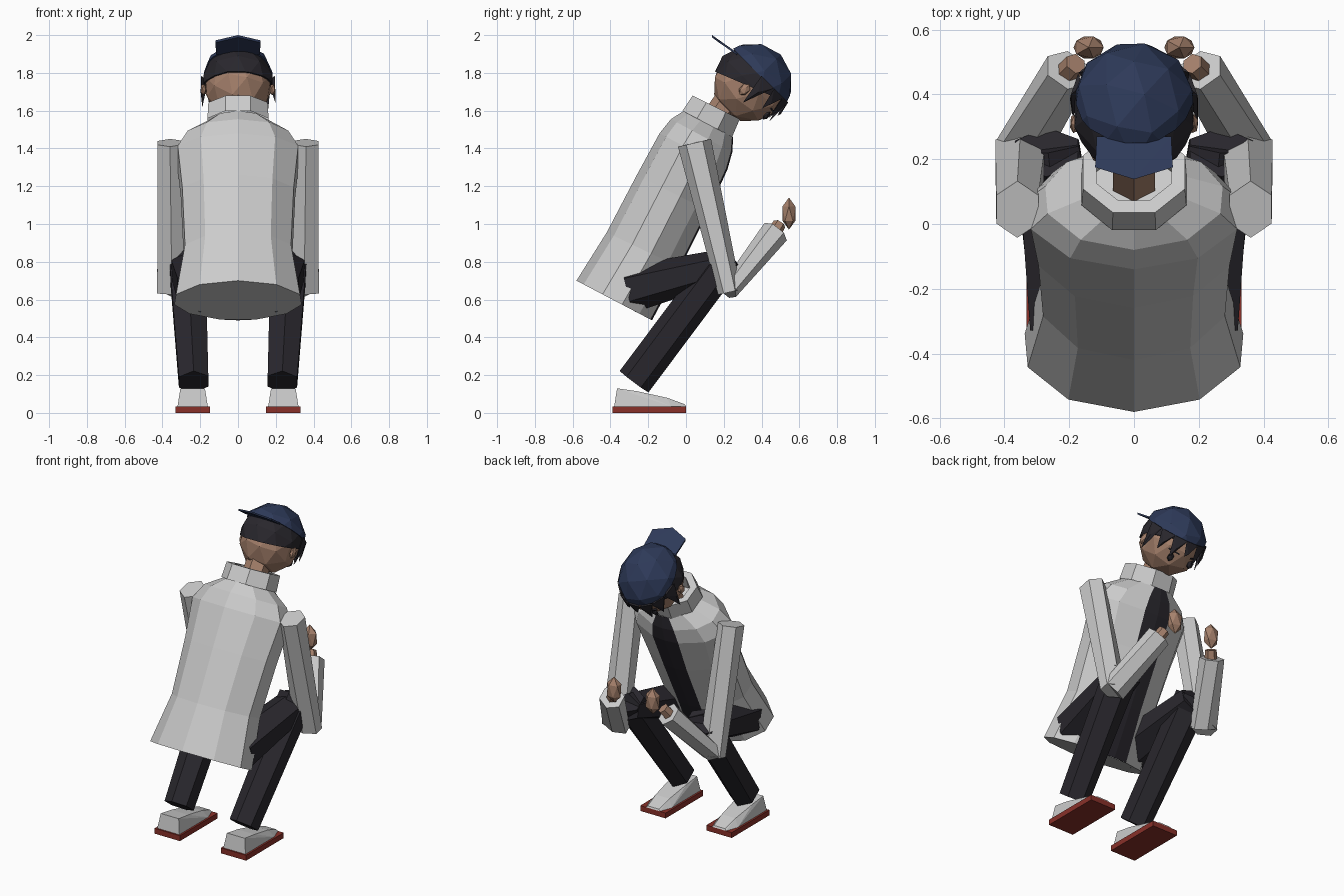
import bpy, bmesh, math
from mathutils import Vector, Matrix

if "Cube" in bpy.data.objects:
    bpy.data.objects.remove(bpy.data.objects["Cube"])


def material(name, rgb):
    m = bpy.data.materials.new(name)
    m.diffuse_color = (*rgb, 1)
    m.use_nodes = True
    m.node_tree.nodes["Principled BSDF"].inputs["Base Color"].default_value = m.diffuse_color
    return m


DARK = material("dark cloth", (0.022, 0.02, 0.026))
SKIN = material("skin", (0.38, 0.22, 0.15))
NAVY = material("navy", (0.027, 0.042, 0.1))
RED = material("red sole", (0.25, 0.03, 0.022))
COAT = material("coat grey", (0.62, 0.62, 0.63))


def finish(name, bm, mat=None, matrix=None):
    if matrix:
        bm.transform(matrix)
    bmesh.ops.recalc_face_normals(bm, faces=bm.faces)
    me = bpy.data.meshes.new(name)
    bm.to_mesh(me)
    bm.free()
    ob = bpy.data.objects.new(name, me)
    bpy.context.collection.objects.link(ob)
    if mat:
        me.materials.append(mat)
    return ob


def skin_rings(name, rings, mat=None, closed=True, caps=(True, True)):
    """Join successive rings of points with flat faces."""
    bm = bmesh.new()
    rows = [[bm.verts.new(p) for p in r] for r in rings]
    n = len(rows[0])
    for a, b in zip(rows, rows[1:]):
        for i in range(n if closed else n - 1):
            j = (i + 1) % n
            bm.faces.new((a[i], a[j], b[j], b[i]))
    for use, row in zip(caps, (rows[0], rows[-1])):
        if use:
            bm.faces.new(row)
    return finish(name, bm, mat)


def section(back, front, width, degrees):
    """Tilted oval ring given by its back and front (y, z) points."""
    b, f = Vector((0, *back)), Vector((0, *front))
    c, h = (b + f) / 2, (f - b) / 2
    return [c + h * math.cos(math.radians(d)) + Vector((width * math.sin(math.radians(d)), 0, 0))
            for d in degrees]


def limb(name, p, q, r1, r2, mat=None, sides=6):
    p, q = Vector(p), Vector(q)
    d = (q - p).normalized()
    u = (Vector((1, 0, 0)) - d * d.x).normalized()
    v = d.cross(u)
    rings = []
    for c, (ru, rv) in ((p, r1), (q, r2)):
        rings.append([c + u * ru * math.cos(t) + v * rv * math.sin(t)
                      for t in (2 * math.pi * (i + .5) / sides for i in range(sides))])
    return skin_rings(name, rings, mat)


def hull(name, pts, mat=None, matrix=None):
    bm = bmesh.new()
    for p in pts:
        bm.verts.new(p)
    bmesh.ops.convex_hull(bm, input=bm.verts)
    return finish(name, bm, mat, matrix)


def ball(name, center, size, mat, matrix=Matrix(), subdiv=1, keep=None):
    bm = bmesh.new()
    bmesh.ops.create_icosphere(bm, subdivisions=subdiv, radius=1)
    bm.transform(Matrix.Translation(center) @ Matrix.Diagonal((*size, 1)))
    if keep:  # trim below a plane given as (point, normal)
        bmesh.ops.bisect_plane(bm, geom=bm.verts[:] + bm.edges[:] + bm.faces[:],
                               plane_co=keep[0], plane_no=keep[1], clear_inner=True)
        bmesh.ops.holes_fill(bm, edges=bm.edges[:])
    return finish(name, bm, mat, matrix)


# Coat and the strip of dark shirt in its open front
levels = [((-.58, .70), (-.18, .49), .345), ((-.42, .955), (-.03, .77), .295),
          ((-.26, 1.26), (.12, 1.07), .31), ((-.14, 1.48), (.22, 1.29), .335),
          ((-.08, 1.555), (.245, 1.38), .28), ((-.01, 1.60), (.25, 1.46), .16)]
coat_angles = [16, 48, 78, 108, 144, 180, 216, 252, 282, 312, 344]
skin_rings("coat", [section(*l, coat_angles) for l in levels], COAT, closed=False)
skin_rings("shirt_front", [section(*l, [-16, 0, 16]) for l in levels], DARK,
           closed=False, caps=(False, False))

# Turned-up collar with inner wall, and neck
octagon = [22.5 + 45 * i for i in range(8)]
skin_rings("collar", [section(*l, octagon) for l in (
    ((-.03, 1.605), (.255, 1.455), .175), ((.025, 1.685), (.295, 1.55), .17),
    ((.065, 1.665), (.26, 1.565), .125), ((.03, 1.58), (.22, 1.48), .125))],
    COAT, caps=(False, True))
limb("neck", (0, .12, 1.5), (0, .25, 1.69), (.075, .075), (.075, .075), SKIN)

for s, side in ((1, "right"), (-1, "left")):
    # Legs
    limb(side + "_thigh", (s * .2, -.3, .655), (s * .265, .24, .79), (.14, .125), (.11, .085), DARK)
    limb(side + "_shin", (s * .27, .222, .83), (s * .235, -.275, .165), (.112, .095), (.09, .095), DARK)
    # Shoes
    hull(side + "_sole", [(s * .24 + x, y, z) for x in (-.092, .092)
                          for y in (-.39, 0) for z in (0, .035)], RED)
    hull(side + "_shoe", [(s * .24 + k * w, y, z) for k in (-1, 1) for w, y, z in (
        (.08, -.38, .035), (.065, -.365, .13), (.062, -.26, .115), (.05, -.1, .08),
        (.04, -.005, .045), (.08, -.08, .035), (.05, 0, .035))], COAT)
    # Sleeves
    limb(side + "_upper_sleeve", (s * .36, .045, 1.43), (s * .35, .23, .64),
         (.075, .09), (.09, .062), COAT)
    limb(side + "_fore_sleeve", (s * .35, .225, .645), (s * .205, .475, .96),
         (.09, .05), (.075, .075), COAT)
    # Wrists and fists
    limb(side + "_wrist", (s * .23, .44, .91), (s * .18, .495, 1.0), (.04, .04), (.035, .035), SKIN)
    ball(side + "_fist", (s * .14, .545, 1.055), (.052, .04, .085), SKIN)

# Head, pitched forward 45 degrees: local y is the face, local z the crown
HEAD = Matrix.Translation((0, .345, 1.74)) @ Matrix.Rotation(math.radians(-45), 4, 'X')
ball("head", (0, 0, 0), (.183, .2, .208), SKIN, HEAD, 2)
ball("hair", (0, 0, 0), (.193, .213, .21), DARK, HEAD, 2,
     ((0, 0, -.015), Vector((0, -.4, 1)).normalized()))
ball("cap", (0, 0, 0), (.2, .222, .222), NAVY, HEAD, 2, ((0, 0, .065), (0, 0, 1)))

# Cap peak, worn backwards
hull("cap_peak", [Vector(p) + Vector((0, 0, o)) for o in (0, .012) for p in (
    (-.115, .27, 1.895), (.115, .27, 1.895), (.12, .175, 1.96), (-.12, .175, 1.96),
    (0, .138, 1.988))], NAVY)

# Fringe locks
for i, (deg, tip) in enumerate(((-75, -.1), (-48, -.05), (-24, -.07), (0, -.02),
                                (24, -.06), (48, -.05), (75, -.1))):
    pts = []
    for d, z, r in ((deg - 13, .07, 1.0), (deg + 13, .07, 1.0), (deg, .07, .85),
                    (deg, .0, 1.05), (deg + 5, tip, 1.03)):
        a = math.radians(d)
        pts.append((.195 * r * math.sin(a), .212 * r * math.cos(a), z))
    hull(f"fringe_lock_{i + 1}", pts, DARK, HEAD)

# Ears, eyes and brows
for s, side in ((1, "right"), (-1, "left")):
    ball(side + "_ear", (s * .183, -.005, -.045), (.016, .028, .038), SKIN, HEAD)
    ball(side + "_eye", (s * .075, .176, -.06), (.022, .014, .028), DARK, HEAD)
    hull(side + "_brow", [(s * x, y, z) for x, y, z in (
        (.04, .198, -.018), (.11, .168, -.012), (.04, .198, -.026), (.11, .168, -.022),
        (.07, .15, -.018))], DARK, HEAD)
